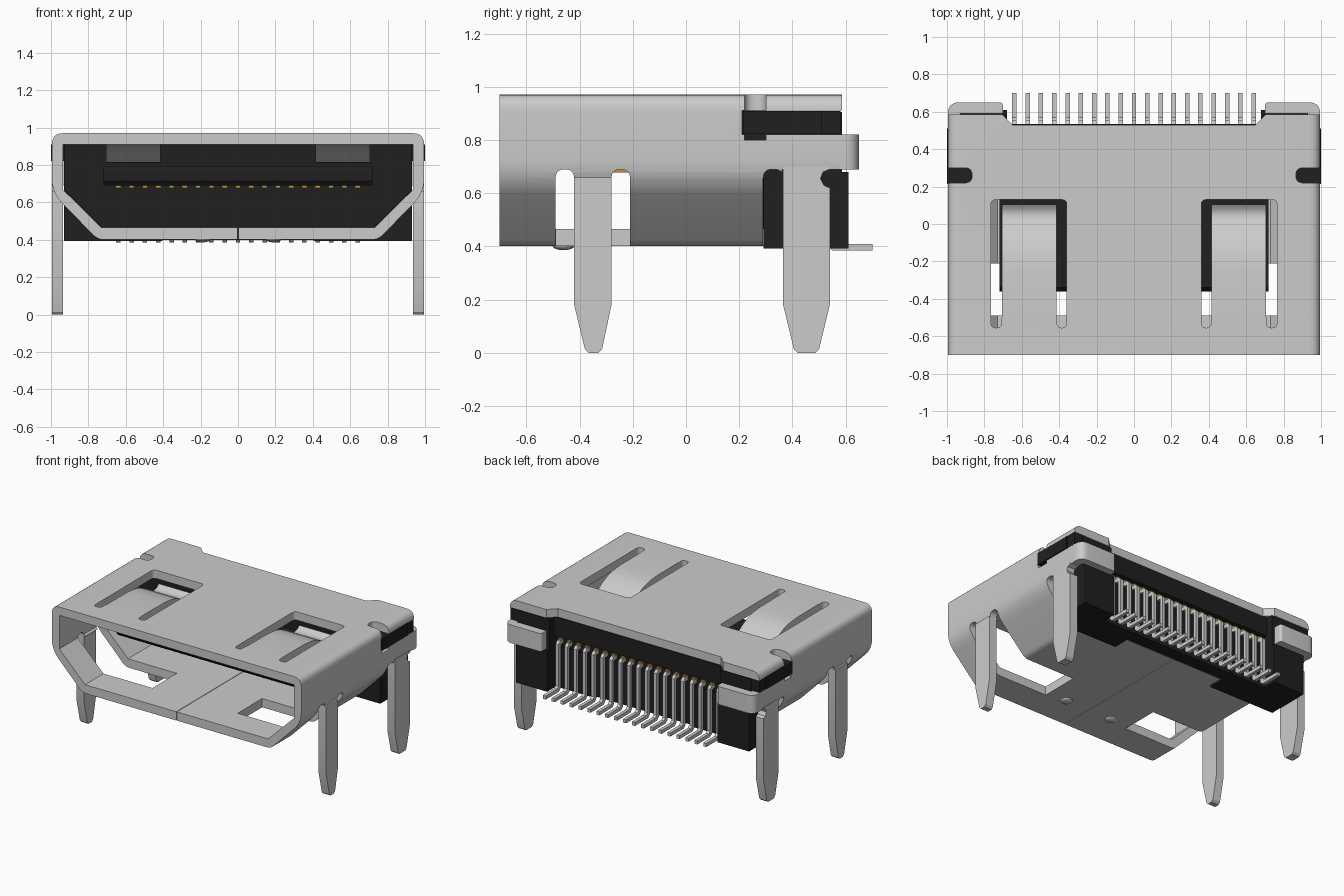
import bpy, bmesh, math
from mathutils import Vector, Matrix

if "Cube" in bpy.data.objects:
    bpy.data.objects.remove(bpy.data.objects["Cube"])


def material(name, rgb):
    m = bpy.data.materials.new(name)
    m.diffuse_color = (*rgb, 1)
    m.use_nodes = True
    m.node_tree.nodes["Principled BSDF"].inputs["Base Color"].default_value = m.diffuse_color
    return m


METAL = material("light grey metal", (0.6, 0.6, 0.6))
BLACK = material("black plastic", (0.014, 0.014, 0.014))
GOLD = material("gold contact", (0.6, 0.3, 0.04))


def rounded(pts, radii, n=6):
    """Round polygon corners; radii are tangent lengths per corner."""
    out = []
    for i, p in enumerate(pts):
        p, r = Vector(p), radii[i]
        if not r:
            out.append(tuple(p))
            continue
        a = p + (Vector(pts[i - 1]) - p).normalized() * r
        b = p + (Vector(pts[(i + 1) % len(pts)]) - p).normalized() * r
        for k in range(n + 1):
            t = k / n
            out.append(tuple(a * (1 - t) ** 2 + p * 2 * t * (1 - t) + b * t * t))
    return out


def rect(a0, b0, a1, b1):
    return [(a0, b0), (a1, b0), (a1, b1), (a0, b1)]


def add_prism(bm, pts, axis, a, b, mirror=False):
    """Extrude a 2D profile along an axis, optionally with its x mirror."""
    place = {'x': lambda p, d: (d, p[0], p[1]),
             'y': lambda p, d: (p[0], d, p[1]),
             'z': lambda p, d: (p[0], p[1], d)}[axis]
    for s in ((1, -1) if mirror else (1,)):
        rings = []
        for d in (a, b):
            ring = []
            for p in pts:
                x, y, z = place(p, d)
                ring.append(bm.verts.new((x * s, y, z)))
            rings.append(ring)
        lo, hi = rings
        bm.faces.new(lo)
        bm.faces.new(hi)
        for i in range(len(pts)):
            j = (i + 1) % len(pts)
            bm.faces.new((lo[i], lo[j], hi[j], hi[i]))


def finish(name, bm, mat):
    bmesh.ops.recalc_face_normals(bm, faces=bm.faces[:])
    me = bpy.data.meshes.new(name)
    bm.to_mesh(me)
    bm.free()
    ob = bpy.data.objects.new(name, me)
    bpy.context.collection.objects.link(ob)
    me.materials.append(mat)
    return ob


def prism(name, mat, *args, **kw):
    bm = bmesh.new()
    add_prism(bm, *args, **kw)
    return finish(name, bm, mat)


def box(bm, x0, x1, y0, y1, z0, z1, mirror=False):
    add_prism(bm, rect(x0, y0, x1, y1), 'z', z0, z1, mirror)


def cut(ob, *args, mirror=False):
    c = prism("cutter", METAL, *args, mirror=mirror)
    c.hide_render = True
    m = ob.modifiers.new("cut", 'BOOLEAN')
    m.operation, m.solver, m.object = 'DIFFERENCE', 'EXACT', c
    dg = bpy.context.evaluated_depsgraph_get()
    me = bpy.data.meshes.new_from_object(ob.evaluated_get(dg))
    ob.modifiers.clear()
    ob.data = me
    bpy.data.objects.remove(c)


def smooth(ob):
    bpy.ops.object.select_all(action='DESELECT')
    ob.select_set(True)
    bpy.context.view_layer.objects.active = ob
    bpy.ops.object.shade_smooth_by_angle(angle=math.radians(30))


# Folded metal shell: tube with a tapered lower half
outer = rounded([(.995, .97), (.995, .65), (.75, .402), (-.75, .402), (-.995, .65), (-.995, .97)],
                [.06, .08, .03, .03, .08, .06])
inner = [(.935, .91), (.935, .668), (.73, .465), (-.73, .465), (-.935, .668), (-.935, .91)]
shell = prism("shell", METAL, outer, 'y', -.70, .585)
cut(shell, inner, 'y', -.9, .9)
# open rear sides, rounded notches and stepped rear edge of the top
cut(shell, rect(.21, .82, .8, .911), 'x', .90, 1.1, mirror=True)
cut(shell, rounded(rect(.865, .22, 1.1, .30), [.04, 0, 0, .04]), 'z', .8, 1.1, mirror=True)
cut(shell, [(-.65, .53), (.65, .53), (.71, .59), (.71, .8), (-.71, .8), (-.71, .59)], 'z', .88, 1.1)


def slot(y0, y1):
    return rounded(rect(y0, .2, y1, .69), [0, 0, .035, .035])


# slots beside the legs and the openings the legs were folded from
for y0, y1 in ((-.49, -.42), (-.28, -.21)):
    cut(shell, slot(y0, y1), 'x', .60, 1.1, mirror=True)
cut(shell, rect(.34, -.489, .93, -.211), 'z', .2, .63, mirror=True)
cut(shell, rect(-.43, .2, -.27, .655), 'x', .60, 1.1, mirror=True)
cut(shell, slot(.29, .365), 'x', .40, 1.1, mirror=True)
cut(shell, rect(.36, .2, .8, .69), 'x', .40, 1.1, mirror=True)
cut(shell, rect(-.6, .40, .6, .8), 'z', .2, .6)
# bottom seam
cut(shell, rect(-.002, -.8, .002, .8), 'z', .2, .6)
# spring finger windows
for x0, x1, r in ((.36, .412, .026), (.708, .765, .028)):
    cut(shell, rounded(rect(x0, -.555, x1, .13), [r, r, r, r]), 'z', .88, 1.1, mirror=True)
cut(shell, rect(.39, -.5, .73, .13), 'z', .88, 1.1, mirror=True)
smooth(shell)

# Spring fingers dipping into the opening
top = [(-.5, .97), (-.25, .968), (-.17, .96), (-.11, .945), (-.05, .917), (0, .885), (.03, .87),
       (.055, .866), (.08, .873), (.105, .893)]
profile = top + [(y, z - .056) for y, z in reversed(top)]
smooth(prism("spring_fingers", METAL, profile, 'x', .415, .705, mirror=True))

# Solder legs
front_leg = [(-.42, .66), (-.42, .18), (-.38, .015), (-.365, 0), (-.33, 0), (-.315, .015),
             (-.28, .18), (-.28, .66)]
smooth(prism("front_legs", METAL, front_leg, 'x', .935, .995, mirror=True))
rear_leg = [(.365, .70), (.365, .18), (.405, .015), (.42, 0), (.485, 0), (.50, .015), (.54, .18),
            (.54, .62), (.518, .63), (.505, .655), (.515, .68), (.54, .69), (.54, .70)]
smooth(prism("rear_legs", METAL, rear_leg, 'x', .935, .995, mirror=True))

# Side tabs wrapped round the back of the housing
tab = rounded([(.995, .58), (.995, .65), (.70, .65), (.70, .59), (.935, .59), (.935, .58)],
              [0, .06, .02, 0, 0, 0])
smooth(prism("rear_tabs", METAL, tab, 'z', .69, .82, mirror=True))

# Small dimples under the floor
bm = bmesh.new()
for x in (-.19, .19):
    bmesh.ops.create_uvsphere(bm, u_segments=16, v_segments=8, radius=1,
                              matrix=Matrix.Translation((x, -.46, .404)) @ Matrix.Diagonal((.042, .042, .018, 1)))
smooth(finish("floor_dimples", bm, METAL))

# Black housing: plug inside the shell, rear blocks and top ledge
bm = bmesh.new()
add_prism(bm, [(x * .995, z) for x, z in inner], 'y', .20, .30)
box(bm, -.93, .93, .295, .50, .47, .905)
box(bm, .405, .93, .292, .51, .393, .69, True)
box(bm, .68, .93, .50, .61, .393, .68, True)
box(bm, .68, .93, .49, .585, .66, .905, True)
box(bm, -.405, .405, .405, .50, .40, .5)
box(bm, -1.0, 1.0, .215, .51, .822, .909)
box(bm, .70, .993, .50, .58, .822, .909, True)
box(bm, -.70, .70, .49, .535, .77, .909)
finish("housing", bm, BLACK)

# Contact tongue with a chamfered nose
tongue = [(.25, .69), (-.34, .69), (-.36, .715), (-.36, .765), (-.34, .795), (.25, .795)]
prism("tongue", BLACK, tongue, 'x', -.72, .72)

# Nineteen contacts and bent solder pins
contacts, pins = bmesh.new(), bmesh.new()
pin = [(.48, .745), (.535, .745), (.555, .725), (.555, .425), (.57, .41), (.70, .41), (.70, .385),
       (.55, .385), (.53, .405), (.53, .715), (.48, .72)]
for i in range(19):
    x = (i - 9) * .0711
    add_prism(pins, pin, 'x', x - .012, x + .012)
    box(contacts, x - .014, x + .014, -.32, .22, .678, .70)
    box(contacts, x - .014, x + .014, .49, .525, .743, .757)
finish("solder_pins", pins, METAL)
finish("contacts", contacts, GOLD)
